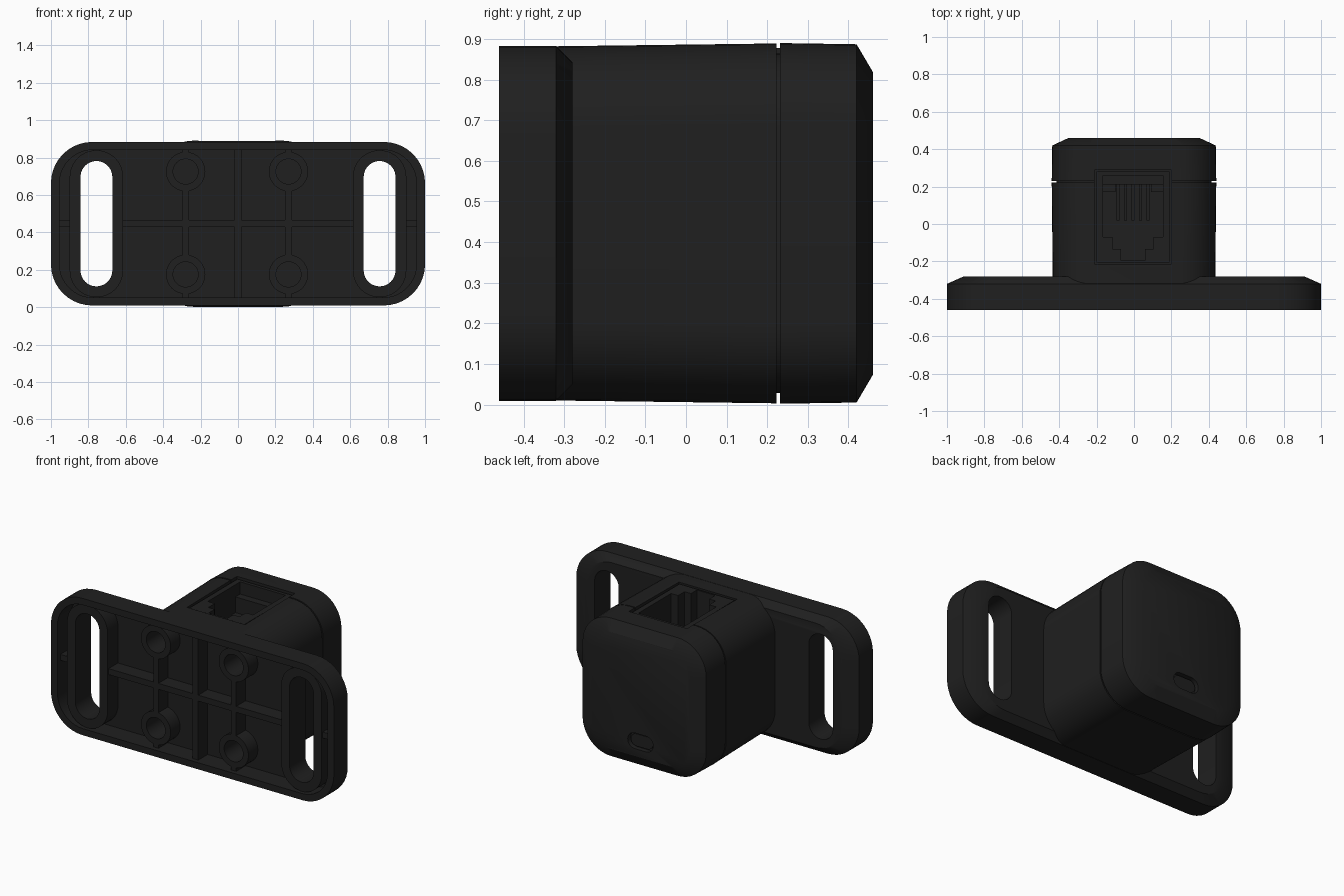
import bpy, bmesh
from math import sin, cos, pi

if "Cube" in bpy.data.objects:
    bpy.data.objects.remove(bpy.data.objects["Cube"])

black = bpy.data.materials.new("black_plastic")
black.diffuse_color = (0.014, 0.014, 0.014, 1)
black.use_nodes = True
black.node_tree.nodes["Principled BSDF"].inputs["Base Color"].default_value = black.diffuse_color
CZ = 0.446  # mid height of the whole part


def make(name, bm):
    bmesh.ops.remove_doubles(bm, verts=bm.verts, dist=1e-4)
    bmesh.ops.recalc_face_normals(bm, faces=bm.faces)
    me = bpy.data.meshes.new(name)
    bm.to_mesh(me)
    bm.free()
    me.materials.append(black)
    ob = bpy.data.objects.new(name, me)
    bpy.context.collection.objects.link(ob)
    return ob


def rounded(hw, hh, r, n=10):
    pts = []
    for k, (sx, sz) in enumerate([(1, 1), (-1, 1), (-1, -1), (1, -1)]):
        for i in range(n + 1):
            a = (k + i / n) * pi / 2
            pts.append((sx * (hw - r) + r * cos(a), sz * (hh - r) + r * sin(a)))
    return pts


def loft(name, sections, cx=0.0, cz=CZ):
    """Closed solid through rounded rectangles (y, half_w, half_h, radius)."""
    bm = bmesh.new()
    rings = [[bm.verts.new((cx + x, y, cz + z)) for x, z in rounded(hw, hh, r)]
             for y, hw, hh, r in sections]
    n = len(rings[0])
    for a, b in zip(rings, rings[1:]):
        for i in range(n):
            j = (i + 1) % n
            bm.faces.new((a[i], a[j], b[j], b[i]))
    bm.faces.new(rings[0])
    bm.faces.new(rings[-1])
    return make(name, bm)


def boxes(name, specs):
    """Several boxes (x0, x1, y0, y1, z0, z1) in one object."""
    bm = bmesh.new()
    for x0, x1, y0, y1, z0, z1 in specs:
        vs = bmesh.ops.create_cube(bm, size=1)["verts"]
        for v in vs:
            v.co = (x0 + (v.co.x + .5) * (x1 - x0), y0 + (v.co.y + .5) * (y1 - y0),
                    z0 + (v.co.z + .5) * (z1 - z0))
    return make(name, bm)


def prism(name, outline, z0, z1):
    bm = bmesh.new()
    face = bm.faces.new([bm.verts.new((x, y, z0)) for x, y in outline])
    top = bmesh.ops.extrude_face_region(bm, geom=[face])["geom"]
    for v in top:
        if isinstance(v, bmesh.types.BMVert):
            v.co.z = z1
    return make(name, bm)


cutters = []


def cut(ob, *tools):
    bpy.context.view_layer.objects.active = ob
    for t in tools:
        t.hide_render = True
        if t not in cutters:
            cutters.append(t)
        m = ob.modifiers.new("cut", 'BOOLEAN')
        m.operation, m.solver, m.object = 'DIFFERENCE', 'EXACT', t
        bpy.ops.object.modifier_apply(modifier=m.name)


parts = []
FRONT, FLOOR, RIB = -0.46, -0.335, -0.43

# mounting plate: chamfered outline, hollow front, two slots
plate = loft("mounting_plate", [(FRONT, 1, .437, .22), (-.32, 1, .437, .22), (-.28, .91, .397, .19)])
pocket = loft("pocket_cutter", [(-.6, .955, .395, .18), (FLOOR, .955, .395, .18)])
cut(plate, pocket)

# main body, seam and back cap
body = loft("sensor_body", [(-.325, .434, .436, .2), (.223, .44, .443, .2)])
core = loft("seam_core", [(.18, .415, .418, .18), (.27, .415, .418, .18)])
cap = loft("back_cap", [(.231, .44, .444, .2), (.42, .437, .441, .2), (.46, .35, .373, .14)])
parts += [plate, body, core, cap]

# slots with raised rims
for s, side in ((-1, "left"), (1, "right")):
    slot = loft("slot_cutter", [(-.7, .085, .335, .085), (0, .085, .335, .085)], s * .757)
    rim = loft(side + "_slot_rim", [(RIB - .01, .143, .393, .143), (FLOOR + .01, .143, .393, .143)], s * .757)
    cut(rim, slot)
    cut(plate, slot)
    parts.append(rim)

# screw bosses with blind holes
for x in (-.28, .27):
    for z in (.175, .725):
        boss = loft("screw_boss", [(RIB, .105, .105, .105), (FLOOR + .01, .105, .105, .105)], x, z)
        hole = loft("screw_hole_cutter", [(-.7, .067, .067, .067), (-.26, .067, .067, .067)], x, z)
        for ob in (boss, plate, body):
            cut(ob, hole)
        parts.append(boss)

# stiffening ribs
back = FLOOR + .01
ribs = [(-.02, .02, RIB, back, .04, .85)]
ribs += [(a, b, RIB, back, .428, .466) for a, b in ((-.64, .64), (-.97, -.88), (.88, .97))]
for x in (-.28, .27):
    ribs += [(x - .018, x + .018, RIB, back, a, b) for a, b in ((.04, .08), (.27, .63), (.82, .85))]
for x in (-.757, .757):
    ribs += [(x - .018, x + .018, RIB, back, a, b) for a, b in ((.04, .09), (.8, .85))]
parts.append(boxes("plate_ribs", ribs))

# socket opening in the top
well = boxes("socket_well_cutter", [(-.21, .2, -.215, .29, .4, 1.1)])
for ob in (body, core, cap):
    cut(ob, well)
jack = boxes("socket_housing", [(-.2, .19, -.205, .28, .38, .878)])
opening = prism("socket_cutter", [(-.165, .258), (.155, .258), (.155, -.07), (.105, -.07), (.105, -.135),
                                  (.06, -.135), (.06, -.195), (-.07, -.195), (-.07, -.135),
                                  (-.115, -.135), (-.115, -.07), (-.165, -.07)], .46, 1.0)
cut(jack, opening)
parts.append(jack)

# socket interior: rear bar, side tabs and contact fins
parts.append(boxes("socket_contact_bar", [(-.165, .155, .21, .262, .45, .8), (-.168, -.1, .17, .22, .45, .7),
                                          (.09, .158, .17, .22, .45, .7)]))
parts.append(boxes("socket_contacts", [(x - .008, x + .008, .02, .22, .45, .66)
                                       for x in (-.085, -.045, -.005, .035, .075)]))

# indicator window recessed in the back face
window = loft("window_cutter", [(.43, .09, .05, .05), (.6, .09, .05, .05)], 0, .17)
cut(cap, window)
parts.append(loft("indicator_window", [(.42, .078, .039, .039), (.445, .078, .039, .039)], 0, .17))

for c in cutters:
    bpy.data.objects.remove(c, do_unlink=True)
for ob in parts:
    bpy.ops.object.select_all(action='DESELECT')
    ob.select_set(True)
    bpy.context.view_layer.objects.active = ob
    bpy.ops.object.shade_smooth_by_angle(angle=0.5)
